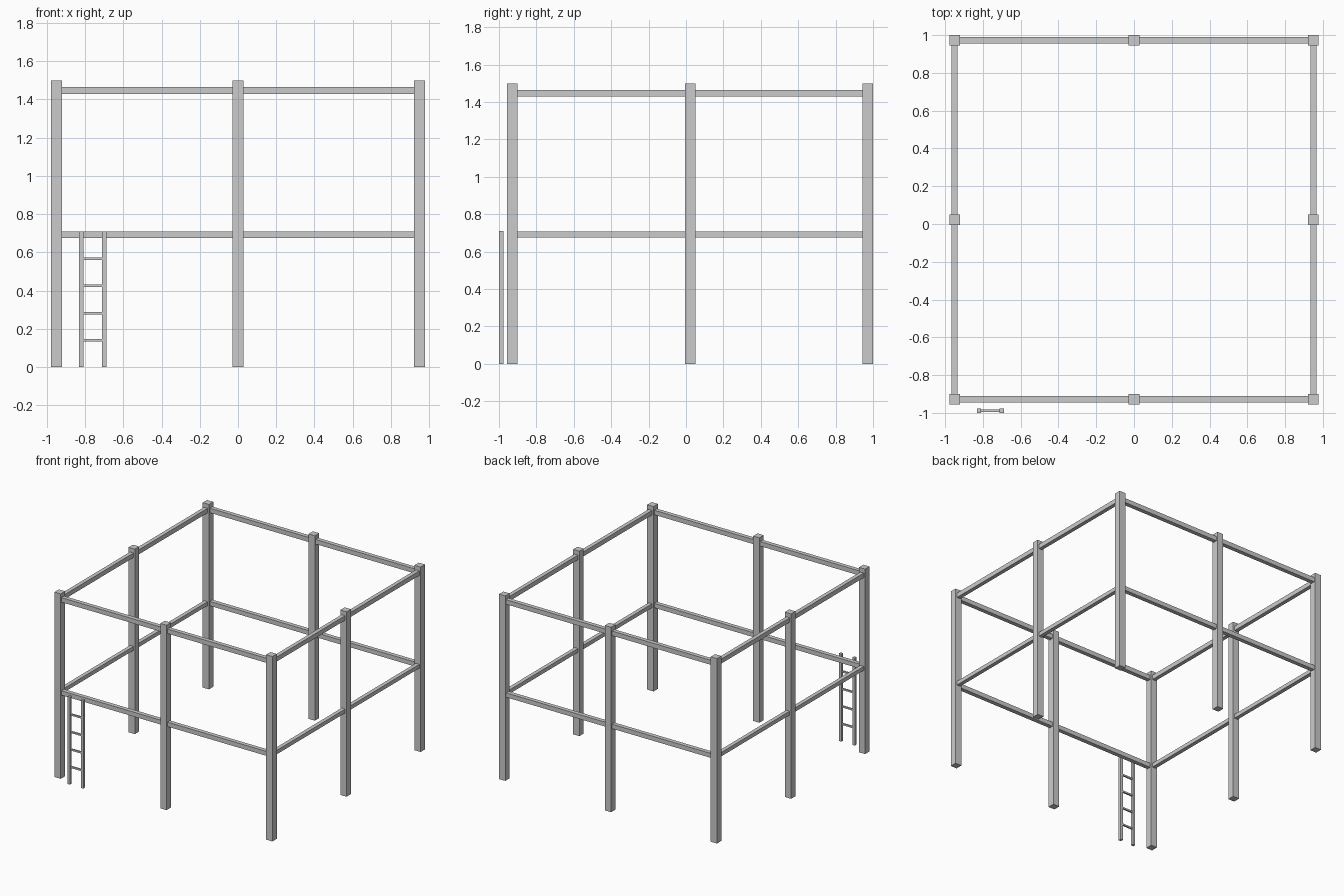
import bpy

if "Cube" in bpy.data.objects:
    bpy.data.objects.remove(bpy.data.objects["Cube"])

def box(name, center, size):
    bpy.ops.mesh.primitive_cube_add(size=1, location=center)
    o = bpy.context.object
    o.name = name
    o.scale = size
    bpy.ops.object.transform_apply(location=False, rotation=False, scale=True)
    return o

POST, H = 0.056, 1.5
CY, R = 0.022, 0.95          # frame centre in y, half span between posts

# Eight posts around the square
for i in (-1, 0, 1):
    for j in (-1, 0, 1):
        if i or j:
            box("post", (i * R, CY + j * R, H / 2), (POST, POST, H))

# Upper and lower rails between the corner posts
for level, z, hx, hy in (("upper", 1.447, 0.037, 0.037), ("lower", 0.692, 0.036, 0.032)):
    for s in (-1, 1):
        box(level + "_rail_x", (0, CY + s * R, z), (2 * R, 0.034, hx))
        box(level + "_rail_y", (s * R, CY, z), (0.032, 2 * R, hy))

# Ladder at the front left
LY, LH = -0.988, 0.71
for x in (-0.82, -0.70):
    box("ladder_side", (x, LY, LH / 2), (0.022, 0.023, LH))
for k in range(1, 5):
    box("ladder_rung", (-0.76, LY, k * LH / 5 - 0.002), (0.12, 0.013, 0.013))
